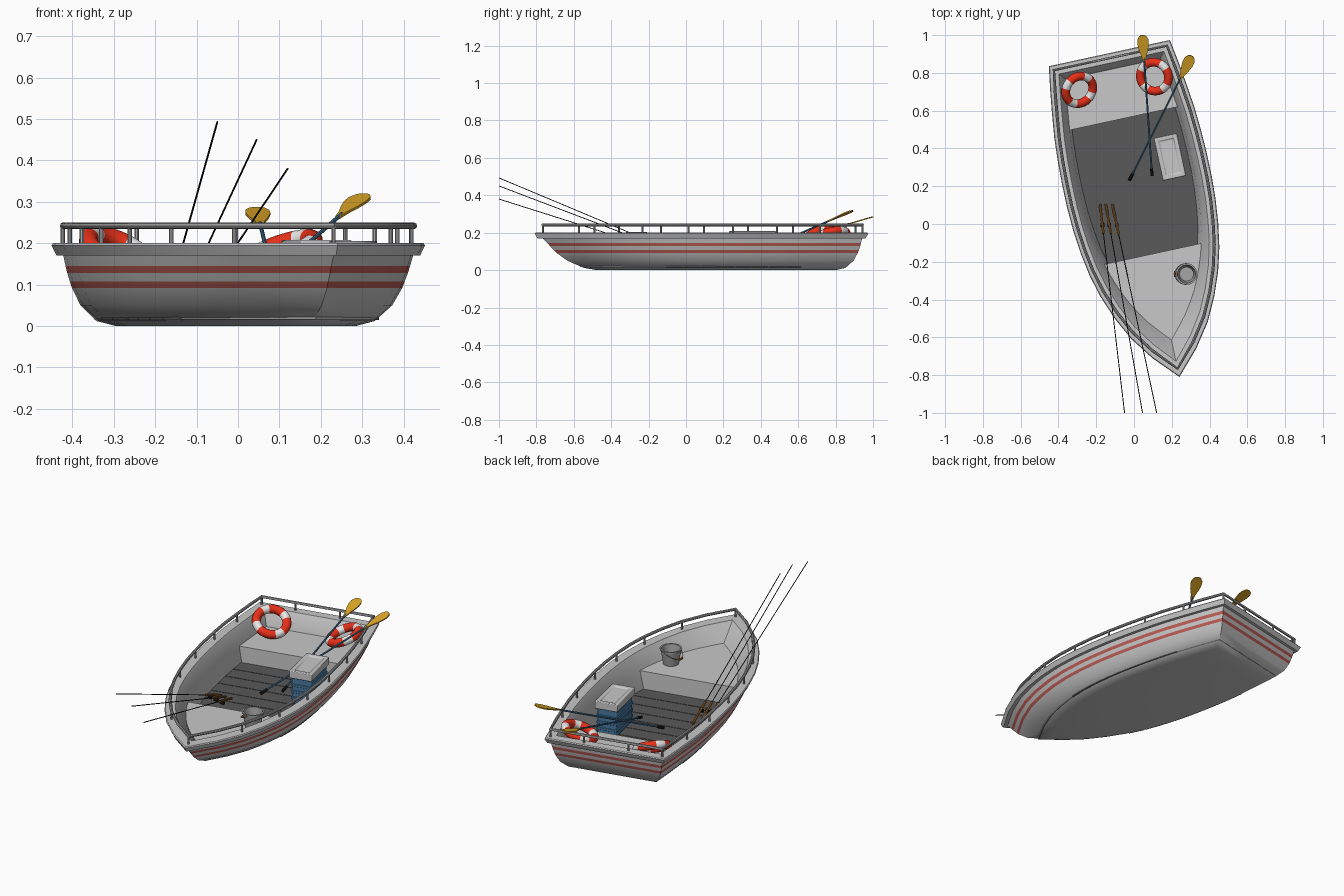
import bpy, bmesh, math
from mathutils import Matrix, Vector

if "Cube" in bpy.data.objects:
    bpy.data.objects.remove(bpy.data.objects["Cube"])


def material(name, r, g, b):
    m = bpy.data.materials.new(name)
    m.use_nodes = True
    m.diffuse_color = (r, g, b, 1)
    bsdf = next(n for n in m.node_tree.nodes if n.type == 'BSDF_PRINCIPLED')
    bsdf.inputs["Base Color"].default_value = (r, g, b, 1)
    bsdf.inputs["Roughness"].default_value = 0.6
    return m


HULL = material("pale grey paint", .58, .58, .58)
STRIPE = material("faded red", .5, .11, .09)
FLOOR = material("dark grey planks", .1, .1, .1)
METAL = material("grey metal", .38, .38, .38)
RED = material("bright red", .8, .03, .01)
WHITE = material("white", .85, .85, .85)
BLUE = material("blue", .06, .19, .34)
YELLOW = material("golden yellow", .72, .38, .02)
BLACK = material("black", .01, .01, .01)
BROWN = material("orange brown", .38, .15, .03)

# The boat sits at a slight turn; everything on the hull uses this frame
BOAT = Matrix.Translation((.055, .0475, 0)) @ Matrix.Rotation(math.radians(12.2), 4, 'Z')
HALF = .877
WIDTHS = [.328, .348, .365, .38, .388, .392, .392, .386, .373, .352, .318, .27, .207, .117, 0]
N = len(WIDTHS) - 1


def finish(name, bm, mats, matrix=Matrix()):
    bmesh.ops.remove_doubles(bm, verts=bm.verts, dist=1e-5)
    bmesh.ops.recalc_face_normals(bm, faces=bm.faces)
    mesh = bpy.data.meshes.new(name)
    bm.to_mesh(mesh)
    bm.free()
    for m in mats:
        mesh.materials.append(m)
    ob = bpy.data.objects.new(name, mesh)
    bpy.context.collection.objects.link(ob)
    ob.matrix_world = matrix
    return ob


def loft(name, rings, mats, bands=(), cap_mat=0, matrix=Matrix()):
    """Skin closed rings, capping both ends; bands gives a material per strip."""
    bm = bmesh.new()
    rows = [[bm.verts.new(p) for p in ring] for ring in rings]
    n = len(rows[0])
    for i, (a, b) in enumerate(zip(rows, rows[1:])):
        for j in range(n):
            k = (j + 1) % n
            bm.faces.new((a[j], a[k], b[k], b[j])).material_index = bands[i] if bands else 0
    bm.faces.new(rows[0])
    bm.faces.new(rows[-1]).material_index = cap_mat
    return finish(name, bm, mats, matrix)


def half_width(f, inset):
    x = min(max(f, 0), 1) * N
    i = min(int(x), N - 1)
    w = WIDTHS[i] + (WIDTHS[i + 1] - WIDTHS[i]) * (x - i)
    return w * (1 - inset / .39)


def outline(z, inset, bow, y_aft=None, y_fore=None, steps=N):
    """Boat-shaped ring at height z, optionally cut to a length range."""
    aft, fore = HALF - inset, bow - HALF
    f0 = 0 if y_aft is None else (aft - y_aft) / (aft - fore)
    f1 = 1 if y_fore is None else (aft - y_fore) / (aft - fore)
    fs = [f0 + (f1 - f0) * i / steps for i in range(steps + 1)]
    side = [(half_width(f, inset), aft + (fore - aft) * f, z) for f in fs]
    other = [(-x, y, z) for x, y, z in reversed(side)]
    return side + (other if f1 < 1 else other[1:])


def tube(name, points, radius, mat, cyclic=False, matrix=Matrix(), sides=2):
    cu = bpy.data.curves.new(name, 'CURVE')
    cu.dimensions = '3D'
    cu.bevel_depth = radius
    cu.bevel_resolution = sides
    cu.use_fill_caps = True
    sp = cu.splines.new('POLY')
    sp.points.add(len(points) - 1)
    for p, co in zip(sp.points, points):
        p.co = (*co, 1)
    sp.use_cyclic_u = cyclic
    cu.materials.append(mat)
    ob = bpy.data.objects.new(name, cu)
    bpy.context.collection.objects.link(ob)
    ob.matrix_world = matrix
    return ob


# Hull shell: up the outside, over the gunwale, down the inside
sections = [(0, .15, .34), (.012, .105, .27), (.05, .068, .18), (.092, .048, .12),
            (.108, .043, .105), (.128, .037, .085), (.145, .033, .07), (.17, .028, .045),
            (.17, .012, .016), (.195, 0, 0), (.2, .004, .006), (.2, .052, .085),
            (.19, .058, .095), (.115, .085, .2), (.016, .1, .25)]
bands = [0] * (len(sections) - 1)
bands[3] = bands[5] = 1
loft("hull", [outline(*s) for s in sections], [HULL, STRIPE, FLOOR], bands, 2, BOAT)


# Raised decks and floor planks
def block(name, z0, z1, low, high, y_aft, y_fore, mat, steps):
    rings = [outline(z0, *low, y_aft, y_fore, steps), outline(z1, *high, y_aft, y_fore, steps)]
    loft(name, rings, [mat], matrix=BOAT)


block("aft_deck", .018, .11, (.1, .25), (.085, .2), None, .523, HULL, 6)
block("fore_deck", .018, .12, (.1, .25), (.083, .2), -.21, None, HULL, 8)
PLANKS = 8
pitch = (.523 + .21) / PLANKS
for i in range(PLANKS):
    y = .523 - i * pitch
    block(f"floor_plank_{i + 1}", .015, .022, (.097, .24), (.097, .24), y - .002, y - pitch + .002, FLOOR, 1)

# Railing with posts
rail = outline(.242, .026, .045)
tube("hand_rail", rail, .008, METAL, True, BOAT)
stern = rail[0]
posts = rail[::2] + [(stern[0] * k, stern[1], 0) for k in (-.4, .4)]
for i, (x, y, _) in enumerate(posts):
    tube(f"rail_post_{i + 1}", [(x, y, .195), (x, y, .242)], .0055, METAL, matrix=BOAT)


# Cool box
def box(name, size, centre, mat, bevel, inset=0):
    bm = bmesh.new()
    bmesh.ops.create_cube(bm, size=1, matrix=Matrix.Diagonal((*size, 1)))
    if inset:
        top = max(bm.faces, key=lambda f: f.calc_center_median().z)
        bmesh.ops.inset_individual(bm, faces=[top], thickness=inset)
        bmesh.ops.inset_individual(bm, faces=[top], thickness=.004, depth=-.007)
    turn = Matrix.Rotation(math.radians(12.2), 4, 'Z')
    ob = finish(name, bm, [mat], Matrix.Translation(centre) @ turn)
    mod = ob.modifiers.new("bevel", 'BEVEL')
    mod.width = bevel
    mod.segments = 2


box("cooler_body", (.106, .208, .145), (.19, .355, .0945), BLUE, .006)
for i, z in enumerate((.055, .09, .125)):
    box(f"cooler_rib_{i + 1}", (.112, .214, .014), (.19, .355, z), BLUE, .003)
box("cooler_lid", (.125, .231, .042), (.19, .355, .187), HULL, .006, .03)

# Bucket with a hanging handle
bx, by = .278, -.265


def circle(r, z, n=24):
    return [(bx + r * math.cos(math.tau * i / n), by + r * math.sin(math.tau * i / n), z) for i in range(n)]


shape = [(.04, .12), (.052, .198), (.057, .198), (.057, .205), (.048, .205), (.037, .126)]
loft("bucket", [circle(*s) for s in shape], [METAL])
arc = [(bx - .062 * math.sin(math.pi * i / 12), by + .056 * math.cos(math.pi * i / 12),
        .195 - .035 * math.sin(math.pi * i / 12)) for i in range(13)]
tube("bucket_handle", arc, .002, METAL)
tube("bucket_grip", arc[5:8], .006, BROWN)


# Life rings, leaning on the sides
def life_ring(name, centre, normal):
    bpy.ops.mesh.primitive_torus_add(major_segments=48, minor_segments=14, major_radius=.078, minor_radius=.023)
    ob = bpy.context.object
    ob.name = name
    ob.data.materials.append(RED)
    ob.data.materials.append(WHITE)
    for p in ob.data.polygons:
        angle = math.degrees(math.atan2(p.center.y, p.center.x))
        p.material_index = int((angle + 360) % 90 < 30)
    ob.matrix_world = Matrix.Translation(centre) @ Vector(normal).to_track_quat('Z', 'Y').to_matrix().to_4x4()


life_ring("life_ring_right", (-.29, .71, .178), (.4, -.35, .85))
life_ring("life_ring_left", (.108, .78, .183), (-.3, -.2, .93))


# Paddles: round shaft and a flat teardrop blade
def paddle(name, foot, tip):
    foot, tip = Vector(foot), Vector(tip)
    d = (tip - foot).normalized()
    side = d.cross(Vector((0, 0, 1))).normalized()
    up = side.cross(d)
    tube(name + "_shaft", [foot, tip - d * .13], .005, BLUE)
    tube(name + "_grip", [foot - d * .01, foot + d * .03], .008, BLACK)
    edge = [(.155, .006), (.12, .012), (.085, .023), (.05, .03), (.025, .029), (.008, .02), (0, .008)]
    pts = [(a, w) for a, w in edge] + [(a, -w) for a, w in reversed(edge)]
    rings = [[tip - d * a + side * w + up * h for a, w in pts] for h in (-.003, .003)]
    loft(name + "_blade", rings, [YELLOW])


paddle("paddle_right", (.095, .265, .07), (.045, 1.0, .285))
paddle("paddle_left", (-.02, .24, .035), (.305, .89, .318))

# Fishing rods propped over the bow
rods = [((-.18, .105, .03), (-.05, -1, .493)), ((-.15, .105, .03), (.045, -1, .45)),
        ((-.115, .105, .03), (.12, -1, .38))]
for i, (a, b) in enumerate(rods):
    a, b = Vector(a), Vector(b)
    d = (b - a).normalized()
    tube(f"rod_{i + 1}", [a, b], .0024, BLACK, sides=1)
    tube(f"rod_handle_{i + 1}", [a, a + d * .17], .0065, BROWN)
    reel = a + d * .12 - Vector((0, 0, .012))
    tube(f"rod_reel_{i + 1}", [reel - Vector((.01, 0, 0)), reel + Vector((.01, 0, 0))], .01, BLACK)

# Turn tubes into meshes and smooth everything, keeping sharp edges
bpy.ops.object.select_all(action='DESELECT')
for ob in bpy.context.collection.objects:
    if ob.type == 'CURVE':
        ob.select_set(True)
        bpy.context.view_layer.objects.active = ob
bpy.ops.object.convert(target='MESH')
bpy.ops.object.select_all(action='DESELECT')
for ob in bpy.context.collection.objects:
    if ob.type == 'MESH':
        ob.select_set(True)
        bpy.context.view_layer.objects.active = ob
bpy.ops.object.shade_smooth_by_angle(angle=math.radians(35))
